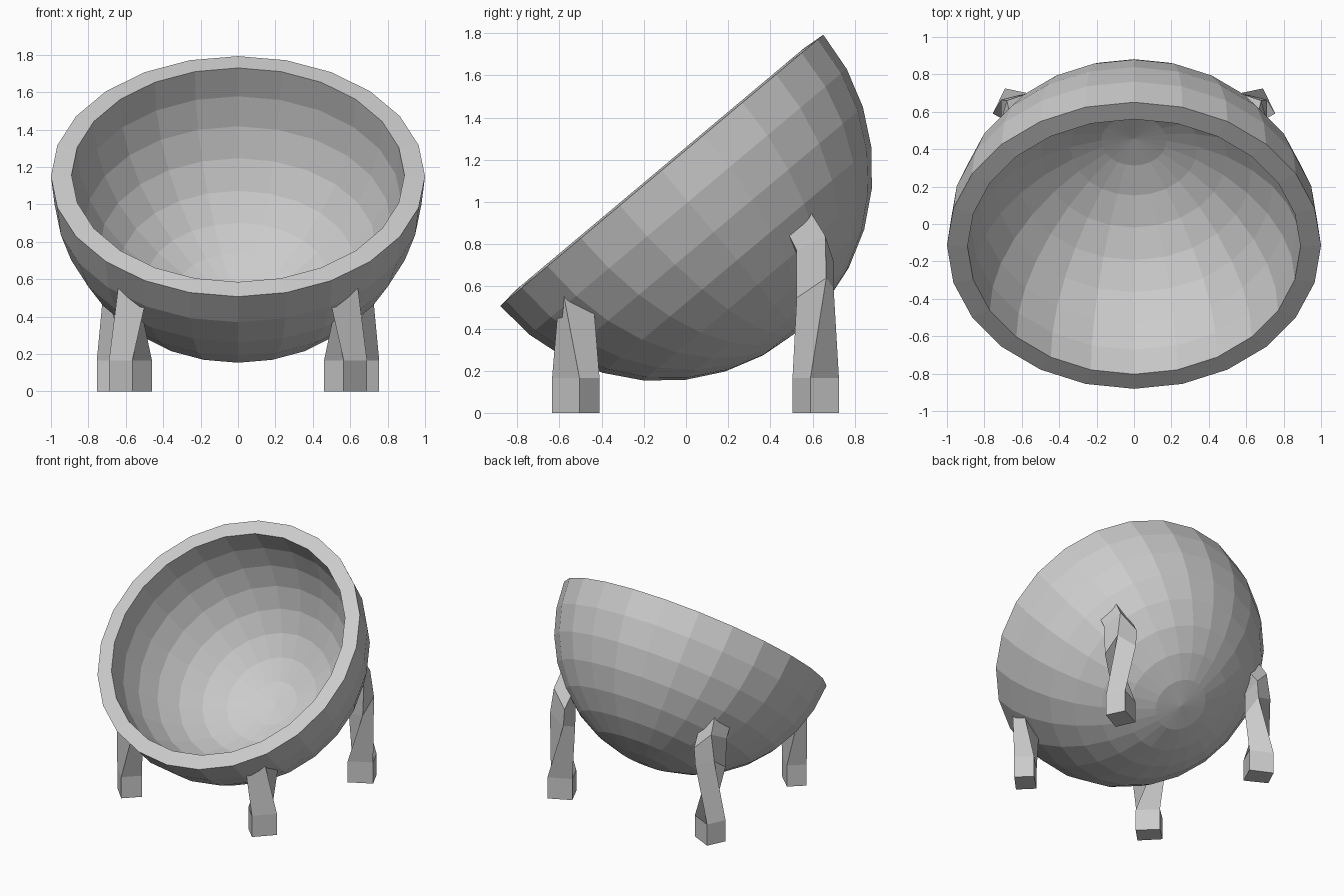
import bpy, bmesh, math
from mathutils import Matrix

if "Cube" in bpy.data.objects:
    bpy.data.objects.remove(bpy.data.objects["Cube"])

SEGMENTS, RINGS = 24, 8
TILT = math.radians(40)
CENTRE = (0, -0.115, 1.15)


def finish(bm, name):
    bmesh.ops.recalc_face_normals(bm, faces=bm.faces)
    mesh = bpy.data.meshes.new(name)
    bm.to_mesh(mesh)
    bm.free()
    obj = bpy.data.objects.new(name, mesh)
    bpy.context.collection.objects.link(obj)
    return obj


def leg(name, rings):
    """Four-sided leg lofted through rings of corners, mirrored across x."""
    bm = bmesh.new()
    loops = [[bm.verts.new(p) for p in ring] for ring in rings]
    for a, b in zip(loops, loops[1:]):
        for i in range(4):
            j = (i + 1) % 4
            bm.faces.new((a[i], a[j], b[j], b[i]))
    bm.faces.new(loops[0])
    bm.faces.new(loops[-1])
    finish(bm, name).modifiers.new("Mirror", 'MIRROR')


def at(corners, z):
    return [(x, y, z) for x, y in corners]


# Bowl: outer and inner quarter arcs spun into a thick hemisphere, then tilted
def arc(r):
    angles = [math.pi / 2 * i / RINGS for i in range(RINGS + 1)]
    return [(r * math.cos(a), 0, -r * math.sin(a)) for a in angles]


inner = arc(0.89)
inner[0] = (0.89, 0, 0.01)
bm = bmesh.new()
pts = [bm.verts.new(p) for p in arc(1.0)[::-1] + inner]
edges = [bm.edges.new(pair) for pair in zip(pts, pts[1:])]
bmesh.ops.spin(bm, geom=pts + edges, cent=(0, 0, 0), axis=(0, 0, 1),
               angle=math.tau, steps=SEGMENTS, use_merge=False)
bmesh.ops.remove_doubles(bm, verts=bm.verts, dist=0.0005)
bmesh.ops.transform(bm, verts=bm.verts,
                    matrix=Matrix.Translation(CENTRE) @ Matrix.Rotation(TILT, 4, 'X'))
finish(bm, "bowl")

# Front legs: upright foot, then a twisting shaft into the bowl
front = [(.69, -.505), (.565, -.635), (.46, -.53), (.585, -.41)]
leg("front_legs", [
    at(front, 0), at(front, .165),
    [(.64, -.58, .56), (.485, -.605, .52), (.52, -.43, .45), (.65, -.435, .48)],
])

# Back legs: taller, with a bend that leans forward into the bowl
back = [(.755, .59), (.69, .725), (.53, .647), (.595, .505)]
leg("back_legs", [
    at(back, 0), at(back, .165),
    [(.71, .665, .64), (.57, .70, .59), (.58, .54, .52), (.71, .525, .545)],
    [(.68, .66, .84), (.56, .70, .72), (.57, .55, .68), (.72, .525, .77)],
    [(.66, .58, .97), (.54, .60, .86), (.58, .50, .78), (.72, .48, .86)],
])
